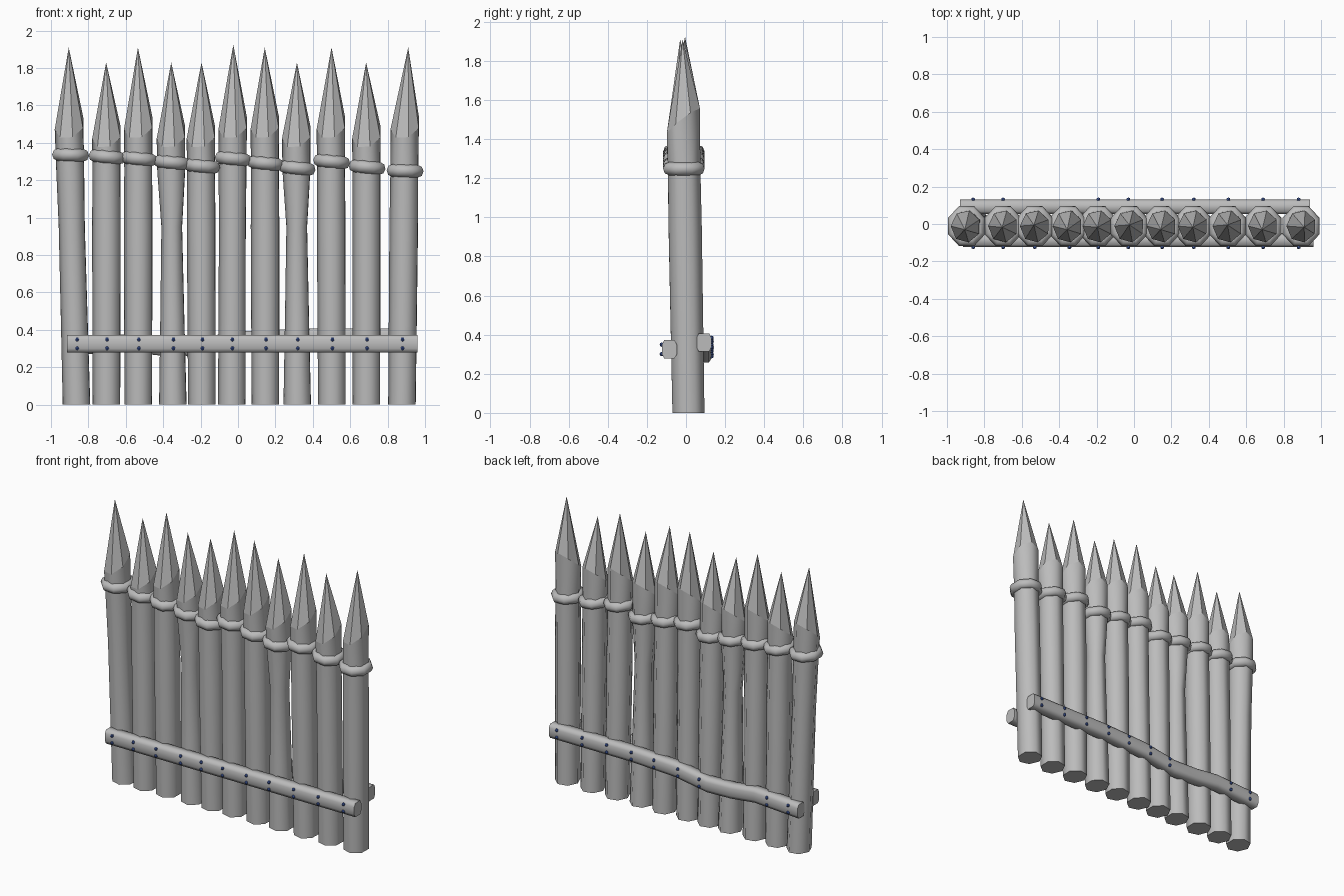
import bpy, bmesh
from math import sin, cos, pi, radians
from mathutils import Matrix, Vector

if "Cube" in bpy.data.objects:
    bpy.data.objects.remove(bpy.data.objects["Cube"])


def material(name, rgb):
    m = bpy.data.materials.new(name)
    m.use_nodes = True
    m.diffuse_color = (*rgb, 1)
    m.node_tree.nodes["Principled BSDF"].inputs["Base Color"].default_value = (*rgb, 1)
    return m


WOOD = material("weathered grey", (0.5, 0.5, 0.5))
IRON = material("blue nail", (0.06, 0.12, 0.42))


def finish(bm, name, mat):
    bmesh.ops.recalc_face_normals(bm, faces=bm.faces)
    mesh = bpy.data.meshes.new(name)
    bm.to_mesh(mesh)
    bm.free()
    mesh.materials.append(mat)
    obj = bpy.data.objects.new(name, mesh)
    bpy.context.collection.objects.link(obj)
    return obj


def loft(bm, rings, cyclic=False):
    """Join rings of points with smooth quads; return the rings of vertices."""
    loops = [[bm.verts.new(p) for p in ring] for ring in rings]
    pairs = list(zip(loops, loops[1:]))
    if cyclic:
        pairs.append((loops[-1], loops[0]))
    for a, b in pairs:
        for i in range(len(a)):
            j = (i + 1) % len(a)
            bm.faces.new((a[i], a[j], b[j], b[i])).smooth = True
    return loops


# Stakes: bottom x, shoulder x, tip x, tip height, waist radius, binding height
STAKES = [
    (-0.86, -0.90, -0.905, 1.91, 0.073, 1.335),
    (-0.70, -0.70, -0.705, 1.83, 0.080, 1.325),
    (-0.53, -0.53, -0.535, 1.91, 0.080, 1.315),
    (-0.345, -0.355, -0.357, 1.83, 0.058, 1.295),
    (-0.19, -0.195, -0.195, 1.83, 0.080, 1.275),
    (-0.03, -0.025, -0.025, 1.925, 0.075, 1.315),
    (0.15, 0.147, 0.143, 1.91, 0.080, 1.29),
    (0.32, 0.315, 0.315, 1.83, 0.058, 1.265),
    (0.505, 0.50, 0.50, 1.91, 0.080, 1.30),
    (0.69, 0.69, 0.685, 1.83, 0.078, 1.27),
    (0.88, 0.895, 0.91, 1.91, 0.080, 1.25),
]
SIDES = 7


def stake(n, x0, x1, tip_x, tip_z, waist):
    bm = bmesh.new()
    shoulder = 1.49 if tip_z > 1.85 else 1.44
    rings = []
    for z, r in ((0, 0.077), (0.45, (waist + 0.077) / 2), (0.95, waist),
                 (1.25, 0.078), (shoulder, 0.08)):
        t = z / shoulder
        cx, cy = x0 + (x1 - x0) * t, 0.013 - 0.026 * t
        ring = []
        for i in range(SIDES):
            a = 2 * pi * i / SIDES - pi / 2 + 0.2
            slant = 0.065 * sin(a) + 0.02 * cos(a) if z == shoulder else 0
            ring.append((cx + r * cos(a), cy + (r + 0.007) * sin(a), z + slant))
        rings.append(ring)
    loops = loft(bm, rings)
    bm.faces.new(loops[0])
    # Sharpened point with flat facets
    apex = bm.verts.new((tip_x, -0.03 + 0.025 * (n % 3) / 2, tip_z))
    top = loops[-1]
    for i in range(SIDES):
        bm.faces.new((top[i], top[(i + 1) % SIDES], apex))
    finish(bm, f"stake_{n + 1}", WOOD)


def binding(n, x, z):
    bm = bmesh.new()
    rings = []
    for i in range(8):
        a = 2 * pi * (i + 0.5) / 8
        ring = []
        for k in range(8):
            b = 2 * pi * k / 8
            r = 0.073 + 0.034 * cos(b)
            ring.append((r * cos(a), (r + 0.008) * sin(a), 0.034 * sin(b)))
        rings.append(ring)
    loft(bm, rings, cyclic=True)
    obj = finish(bm, f"rope_binding_{n + 1}", WOOD)
    obj.location = (x, -0.011, z)
    obj.rotation_euler = (0, radians(6 if 0 < n < 10 else 2), 0)


def rail(name, path, y):
    """Rounded plank swept through (x, z) points."""
    section = [(-0.038, -0.025), (-0.026, -0.047), (0.026, -0.047), (0.038, -0.025),
               (0.038, 0.025), (0.026, 0.047), (-0.026, 0.047), (-0.038, 0.025)]
    bm = bmesh.new()
    loops = loft(bm, [[(x, y + dy, z + dz) for dy, dz in section] for x, z in path])
    bm.faces.new(loops[0])
    bm.faces.new(loops[-1])
    obj = finish(bm, name, WOOD)
    for e in obj.data.edges:
        ends = [obj.data.vertices[v].co.x for v in e.vertices]
        e.use_edge_sharp = ends[0] == ends[1] and ends[0] in (
            loops_end for loops_end in (obj.data.vertices[0].co.x, obj.data.vertices[-1].co.x))


def height_on(path, x):
    for (xa, za), (xb, zb) in zip(path, path[1:]):
        if xa <= x <= xb:
            return za + (zb - za) * (x - xa) / (xb - xa)
    return path[-1][1]


def nails(name, path, y, xs):
    bm = bmesh.new()
    for x in xs:
        for dz in (-0.024, 0.024):
            place = Matrix.Translation(Vector((x, y, height_on(path, x) + dz)))
            bmesh.ops.create_uvsphere(bm, u_segments=6, v_segments=4, radius=0.011,
                                      matrix=place)
    finish(bm, name, IRON)


for n, (x0, x1, tip_x, tip_z, waist, ring_z) in enumerate(STAKES):
    stake(n, x0, x1, tip_x, tip_z, waist)
    binding(n, x0 + (x1 - x0) * 0.88, ring_z)

# Straight rail in front, warped rail behind
front = [(-0.915, 0.325), (0.96, 0.325)]
back = [(-0.93, 0.31), (-0.6, 0.33), (-0.42, 0.31), (-0.24, 0.305), (0.0, 0.345),
        (0.33, 0.36), (0.94, 0.36)]
rail("front_rail", front, -0.085)
rail("back_rail", back, 0.092)

xs = [s[0] for s in STAKES]
nails("front_nails", front, -0.124, xs)
nails("back_nails", back, 0.131, [x for i, x in enumerate(xs) if i not in (2, 3)])
